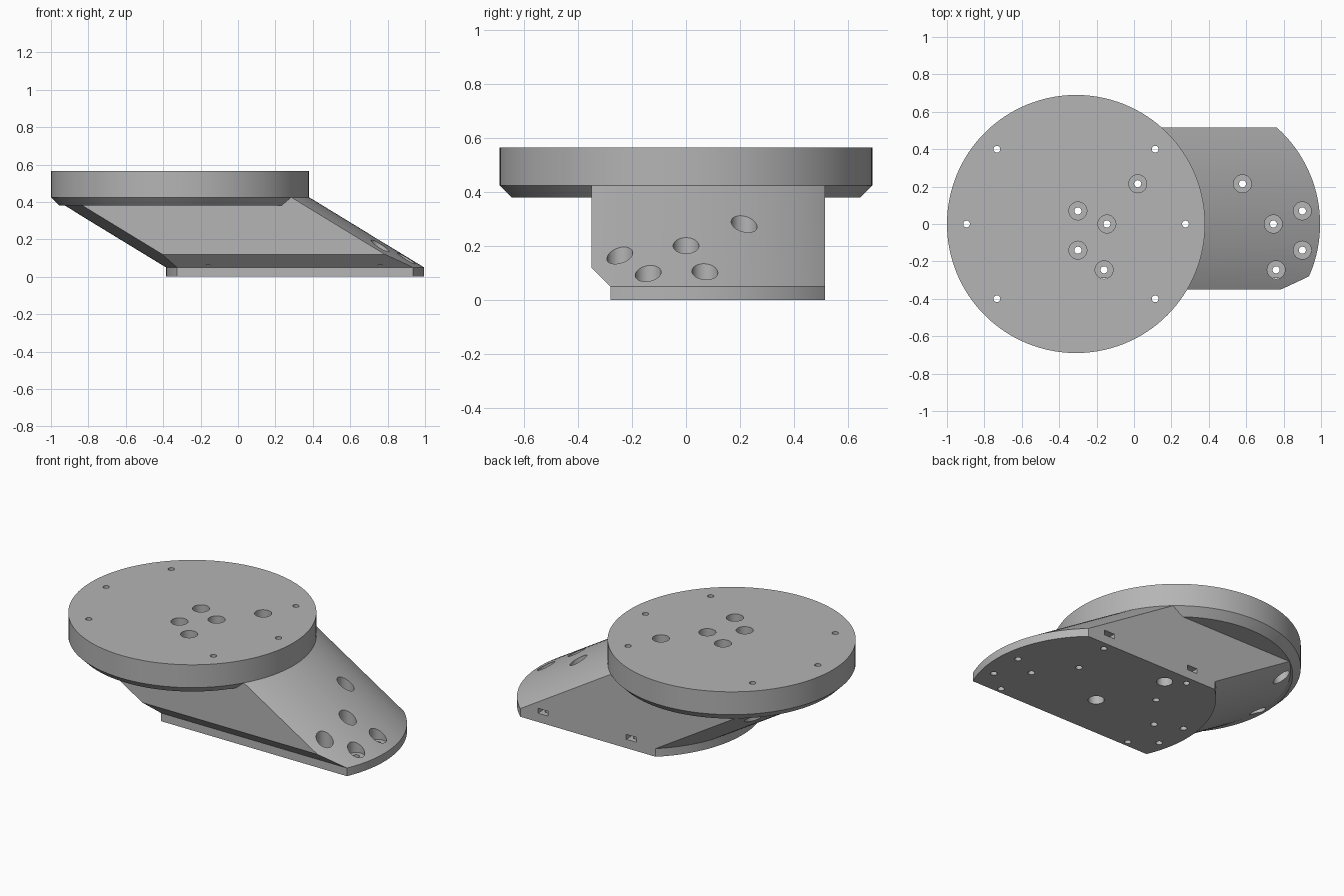
import bpy, bmesh, math
from mathutils import Vector

old = bpy.data.objects.get("Cube")
if old:
    bpy.data.objects.remove(old, do_unlink=True)

R = 0.69                 # radius of both round ends
TOP_X, FOOT_X = -0.31, 0.305
FOOT_Z, NECK_Z = 0.05, 0.425
FRONT, BACK = -0.35, 0.515

grey = bpy.data.materials.new("machined grey")
grey.use_nodes = True
colour = (0.46, 0.46, 0.46, 1)
grey.diffuse_color = colour
grey.node_tree.nodes["Principled BSDF"].inputs["Base Color"].default_value = colour


def make_object(name, bm):
    bmesh.ops.recalc_face_normals(bm, faces=bm.faces[:])
    mesh = bpy.data.meshes.new(name)
    bm.to_mesh(mesh)
    bm.free()
    mesh.materials.append(grey)
    obj = bpy.data.objects.new(name, mesh)
    bpy.context.collection.objects.link(obj)
    return obj


def stack(bm, rings, segments):
    """Solid through circles given as (x, y, z, radius)."""
    loops = []
    for x, y, z, r in rings:
        angles = [2 * math.pi * i / segments for i in range(segments)]
        loops.append([bm.verts.new((x + r * math.cos(a), y + r * math.sin(a), z))
                      for a in angles])
    for low, high in zip(loops, loops[1:]):
        for i in range(segments):
            j = (i + 1) % segments
            bm.faces.new((low[i], low[j], high[j], high[i]))
    bm.faces.new(loops[0][::-1])
    bm.faces.new(loops[-1])


def slice_off(bm, point, normal):
    """Remove everything on the normal's side and close the cut."""
    bmesh.ops.bisect_plane(bm, geom=bm.verts[:] + bm.edges[:] + bm.faces[:],
                           plane_co=Vector(point), plane_no=Vector(normal),
                           clear_outer=True)
    bmesh.ops.holes_fill(bm, edges=[e for e in bm.edges if e.is_boundary], sides=0)


# Round top plate with a chamfered lower rim
bm = bmesh.new()
stack(bm, [(TOP_X, 0, 0.38, R - 0.045), (TOP_X, 0, NECK_Z, R), (TOP_X, 0, 0.565, R)], 128)
top_plate = make_object("top_plate", bm)

# Leaning body with flat front and back and a chamfered lower front
bm = bmesh.new()
stack(bm, [(FOOT_X, 0, FOOT_Z, R), (TOP_X, 0, NECK_Z, R)], 128)
slice_off(bm, (0, FRONT, 0), (0, -1, 0))
slice_off(bm, (0, BACK, 0), (0, 1, 0))
slice_off(bm, (0, -0.28, FOOT_Z), (0, -1, -1))
body = make_object("leaning_body", bm)

# Upright foot plate
bm = bmesh.new()
stack(bm, [(FOOT_X, 0, 0, R), (FOOT_X, 0, FOOT_Z, R)], 128)
slice_off(bm, (0, -0.28, 0), (0, -1, 0))
slice_off(bm, (0, BACK, 0), (0, 1, 0))
foot = make_object("foot_plate", bm)

# Drills: counterbored from above, mirrored between plate and slope
bm = bmesh.new()
pattern = [(-0.3, 0.07), (-0.145, 0), (-0.3, -0.14), (-0.16, -0.245), (0.02, 0.215)]
for px, y in pattern:
    for x in (px, 0.6 - px):
        stack(bm, [(x, y, -0.1, 0.019), (x, y, 0.06, 0.019),
                   (x, y, 0.06, 0.048), (x, y, 0.7, 0.048)], 32)

# Drills: rim screws, counterbored from below
for side in (-1, 1):
    for dx, y in ((0.585, 0), (0.423, 0.4), (0.423, -0.4)):
        x = TOP_X + side * dx
        stack(bm, [(x, y, -0.1, 0.045), (x, y, 0.43, 0.045),
                   (x, y, 0.43, 0.018), (x, y, 0.7, 0.018)], 32)

# Drills: screws under the back edge
SLOTS = (0.01, 0.61)
for x in SLOTS:
    stack(bm, [(x, 0.465, -0.1, 0.018), (x, 0.465, 0.08, 0.018)], 32)
drills = make_object("drill_cutter", bm)

# Nut slots in the back face
bm = bmesh.new()
for x in SLOTS:
    cube = bmesh.ops.create_cube(bm, size=1)["verts"]
    bmesh.ops.scale(bm, verts=cube, vec=(0.07, 0.12, 0.03))
    bmesh.ops.translate(bm, verts=cube, vec=(x, 0.495, 0.069))
slots = make_object("nut_slot_cutter", bm)

# Cut the holes and shade the curved sides smooth
for obj, cutters in ((top_plate, [drills]), (body, [drills, slots]), (foot, [drills])):
    for cutter in cutters:
        mod = obj.modifiers.new(cutter.name, "BOOLEAN")
        mod.operation = "DIFFERENCE"
        mod.solver = "EXACT"
        mod.object = cutter
    bpy.ops.object.select_all(action="DESELECT")
    obj.select_set(True)
    bpy.context.view_layer.objects.active = obj
    for mod in list(obj.modifiers):
        bpy.ops.object.modifier_apply(modifier=mod.name)
    bpy.ops.object.shade_smooth_by_angle(angle=math.radians(25))

for cutter in (drills, slots):
    cutter.hide_render = True
    cutter.hide_set(True)
